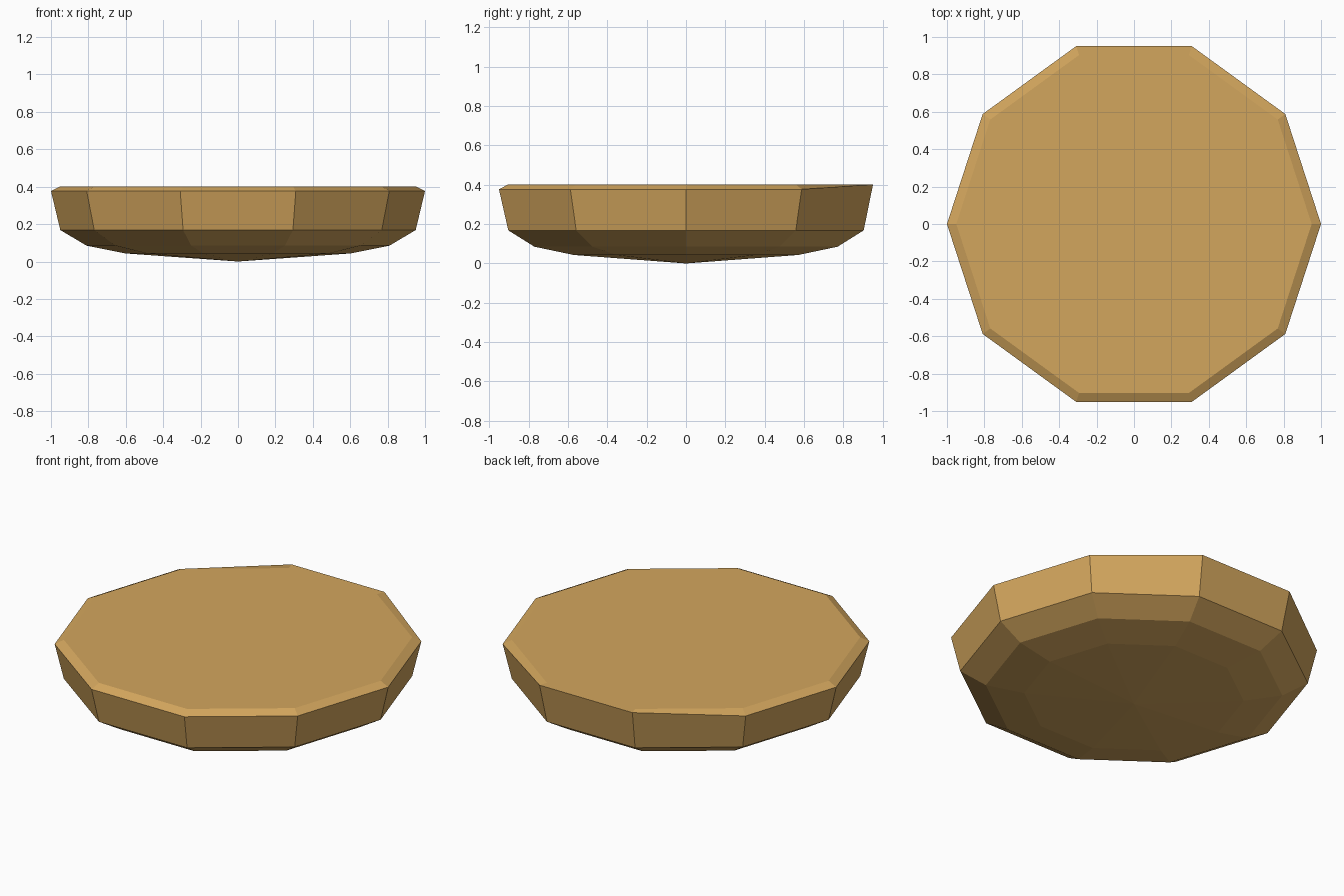
import bpy, bmesh
from math import cos, sin, tau

if "Cube" in bpy.data.objects:
    bpy.data.objects.remove(bpy.data.objects["Cube"])

SIDES = 10
# Profile from the bottom up: radius, height
PROFILE = [(0.6, 0.043), (0.81, 0.085), (0.95, 0.168), (1.0, 0.377), (0.95, 0.402)]
RIM, TOP = 3, 0.402

bm = bmesh.new()
rings = [[bm.verts.new((r * cos(tau * i / SIDES), r * sin(tau * i / SIDES), z))
          for i in range(SIDES)] for r, z in PROFILE]

# Back rim edge is lifted flush with the top
for i in (2, 3):
    rings[RIM][i].co.z = TOP

# Side bands
for low, high in zip(rings, rings[1:]):
    for i in range(SIDES):
        j = (i + 1) % SIDES
        bm.faces.new((low[i], low[j], high[j], high[i]))

# Shallow cone underneath and flat top
tip = bm.verts.new((0, 0, 0))
for i in range(SIDES):
    bm.faces.new((tip, rings[0][(i + 1) % SIDES], rings[0][i]))
bm.faces.new(rings[-1])
bmesh.ops.recalc_face_normals(bm, faces=bm.faces)

mesh = bpy.data.meshes.new("round_slab")
bm.to_mesh(mesh)
bm.free()
slab = bpy.data.objects.new("round_slab", mesh)
bpy.context.collection.objects.link(slab)

# Tan surface
tan = bpy.data.materials.new("tan")
tan.diffuse_color = (0.65, 0.38, 0.11, 1)
tan.use_nodes = True
tan.node_tree.nodes["Principled BSDF"].inputs["Base Color"].default_value = tan.diffuse_color
mesh.materials.append(tan)
